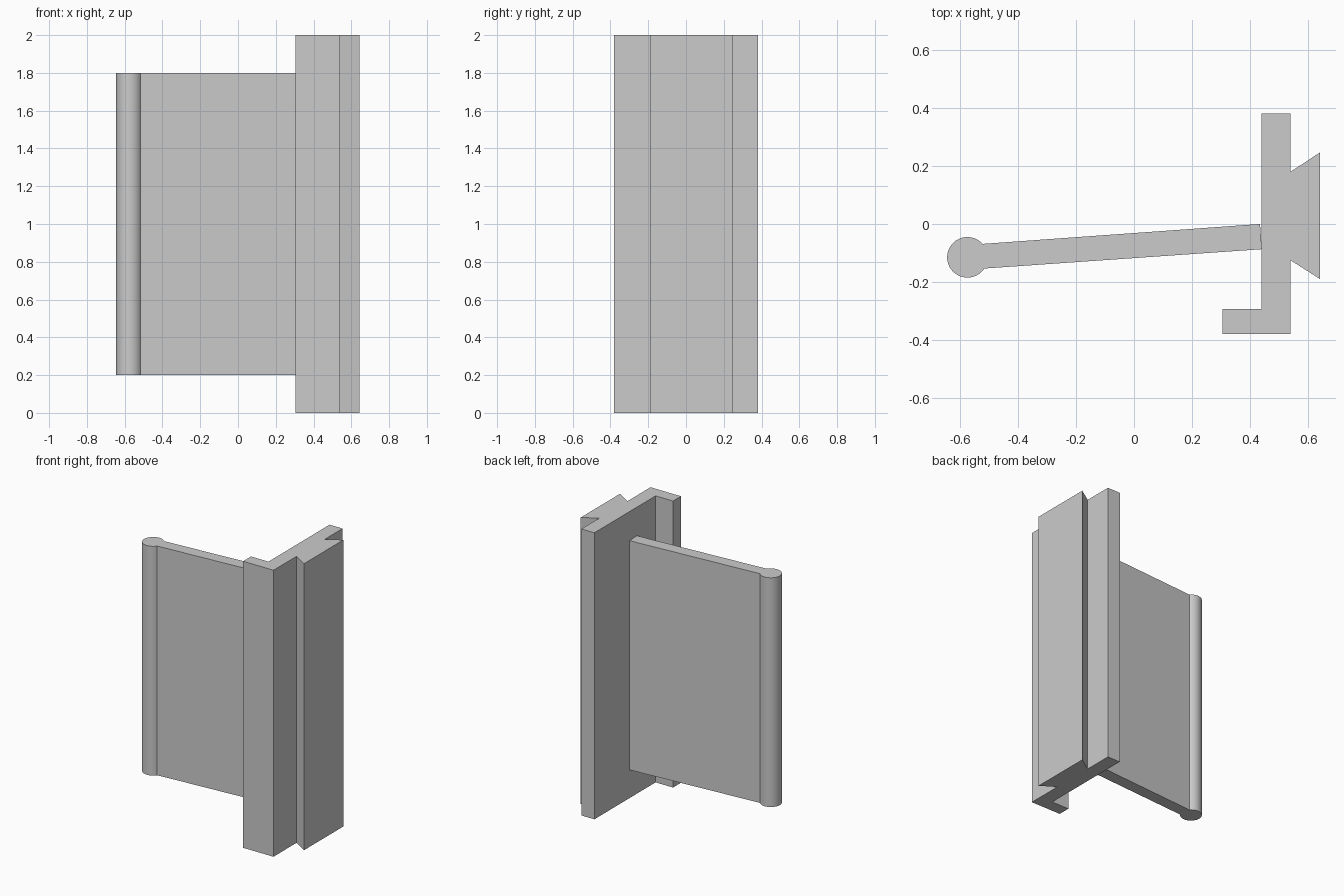
import bpy, bmesh
from math import sin, cos, radians

cube = bpy.data.objects.get("Cube")
if cube:
    bpy.data.objects.remove(cube, do_unlink=True)

grey = bpy.data.materials.new("plain_grey")
grey.use_nodes = True
colour = (0.6, 0.6, 0.6, 1)
grey.diffuse_color = colour
grey.node_tree.nodes["Principled BSDF"].inputs["Base Color"].default_value = colour


def extrude_profile(name, points, bottom, top):
    """Upright prism from a plan outline."""
    bm = bmesh.new()
    face = bm.faces.new([bm.verts.new((x, y, bottom)) for x, y in points])
    result = bmesh.ops.extrude_face_region(bm, geom=[face])
    raised = [v for v in result["geom"] if isinstance(v, bmesh.types.BMVert)]
    bmesh.ops.translate(bm, verts=raised, vec=(0, 0, top - bottom))
    bmesh.ops.recalc_face_normals(bm, faces=bm.faces)
    mesh = bpy.data.meshes.new(name)
    bm.to_mesh(mesh)
    bm.free()
    mesh.materials.append(grey)
    obj = bpy.data.objects.new(name, mesh)
    bpy.context.collection.objects.link(obj)
    return obj


# Mounting rail with a dovetail on one side and a hooked lip on the other
extrude_profile("dovetail_rail", [
    (0.44, 0.382), (0.54, 0.382), (0.54, 0.18), (0.642, 0.247),
    (0.642, -0.19), (0.54, -0.125), (0.54, -0.38), (0.305, -0.38),
    (0.305, -0.293), (0.44, -0.293)], 0, 2)

# Slightly angled panel ending in a round bead
cx, cy, radius, tilt, opening, steps = -0.575, -0.115, 0.07, 4, 37.5, 40
bead = []
for i in range(steps + 1):
    a = radians(tilt + opening + (360 - 2 * opening) * i / steps)
    bead.append((cx + radius * cos(a), cy + radius * sin(a)))
panel = extrude_profile("beaded_panel", bead + [(0.441, -0.087), (0.435, 0)], 0.2, 1.8)

bpy.ops.object.select_all(action="DESELECT")
panel.select_set(True)
bpy.context.view_layer.objects.active = panel
bpy.ops.object.shade_smooth_by_angle(angle=radians(25))
